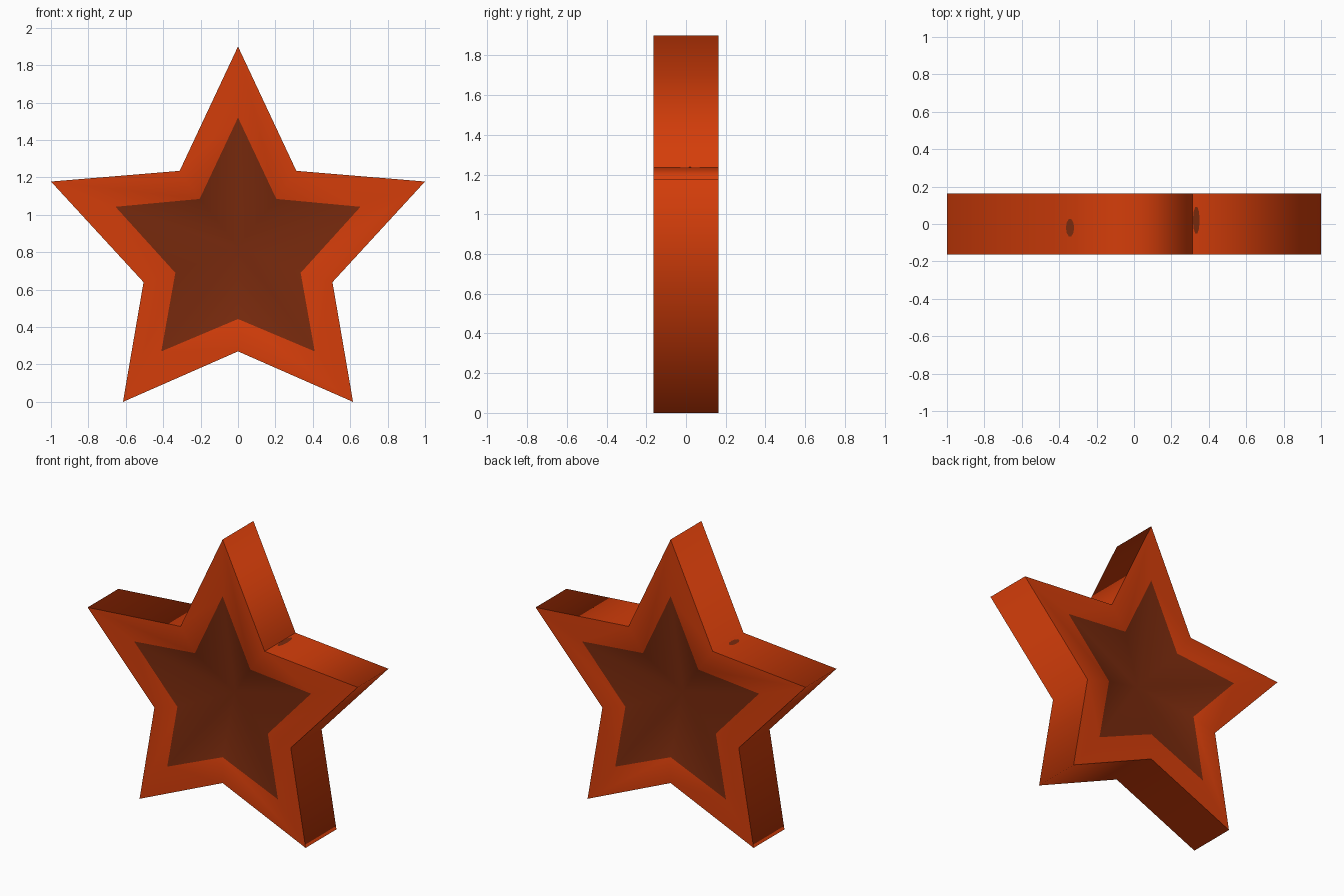
import bpy, bmesh, math

if "Cube" in bpy.data.objects:
    bpy.data.objects.remove(bpy.data.objects["Cube"])

D = 0.163     # half thickness
DISH = 0.13   # depth of the dished star at its centre


def material(name, rgb):
    m = bpy.data.materials.new(name)
    m.diffuse_color = (*rgb, 1)
    m.use_nodes = True
    m.node_tree.nodes["Principled BSDF"].inputs["Base Color"].default_value = m.diffuse_color
    return m


orange = material("burnt orange", (0.66, 0.047, 0.003))
brown = material("dark brown", (0.19, 0.023, 0.004))


def outline(half):
    # half profile from top tip down to bottom notch, mirrored in x
    return half + [(-x, z) for x, z in reversed(half[1:-1])]


outer = outline([(0, 1.9), (0.312, 1.235), (1.0, 1.178), (0.505, 0.64), (0.615, 0), (0, 0.27)])
inner = outline([(0, 1.52), (0.205, 1.085), (0.655, 1.043), (0.335, 0.69), (0.41, 0.27), (0, 0.443)])
n = len(outer)

# Star body: smooth rim, flat border, brown dish in both faces
bm = bmesh.new()
rims = {}


def band(a, b, mat):
    for k in range(n):
        j = (k + 1) % n
        bm.faces.new((a[k], a[j], b[j], b[k])).material_index = mat


for s in (-1, 1):
    o = [bm.verts.new((x, s * D, z)) for x, z in outer]
    i = [bm.verts.new((x, s * D, z)) for x, z in inner]
    c = bm.verts.new((0, s * (D - DISH), 0.83))
    band(o, i, 0)
    for k in range(n):
        bm.faces.new((i[k], i[(k + 1) % n], c)).material_index = 1
    rims[s] = o
band(rims[-1], rims[1], 0)
bmesh.ops.recalc_face_normals(bm, faces=bm.faces[:])
for f in bm.faces:
    f.smooth = True
# outer borders and the one seam at the upper right notch stay sharp
rim_verts = set(rims[-1] + rims[1])
for e in bm.edges:
    if all(v in rim_verts for v in e.verts):
        same_side = e.verts[0].co.y * e.verts[1].co.y > 0
        seam = all(abs(v.co.x - 0.312) < 1e-3 for v in e.verts)
        e.smooth = not (same_side or seam)
me = bpy.data.meshes.new("star_body")
bm.to_mesh(me)
bm.free()
me.materials.append(orange)
me.materials.append(brown)
bpy.context.collection.objects.link(bpy.data.objects.new("star_body", me))


# Small dark marks lying on the upper arms
def mark(name, x, y, rx, ry):
    side = 1 if x > 0 else -1
    slope = (1.178 - 1.235) / (1.0 - 0.312)
    b = bmesh.new()
    vs = []
    for k in range(10):
        a = 2 * math.pi * k / 10
        px = x + rx * math.cos(a)
        vs.append(b.verts.new((px, y + ry * math.sin(a), 1.235 + slope * (side * px - 0.312) + 0.002)))
    b.faces.new(vs)
    m = bpy.data.meshes.new(name)
    b.to_mesh(m)
    b.free()
    m.materials.append(brown)
    bpy.context.collection.objects.link(bpy.data.objects.new(name, m))


mark("left_mark", -0.342, -0.02, 0.022, 0.048)
mark("right_mark", 0.333, 0.02, 0.018, 0.075)
